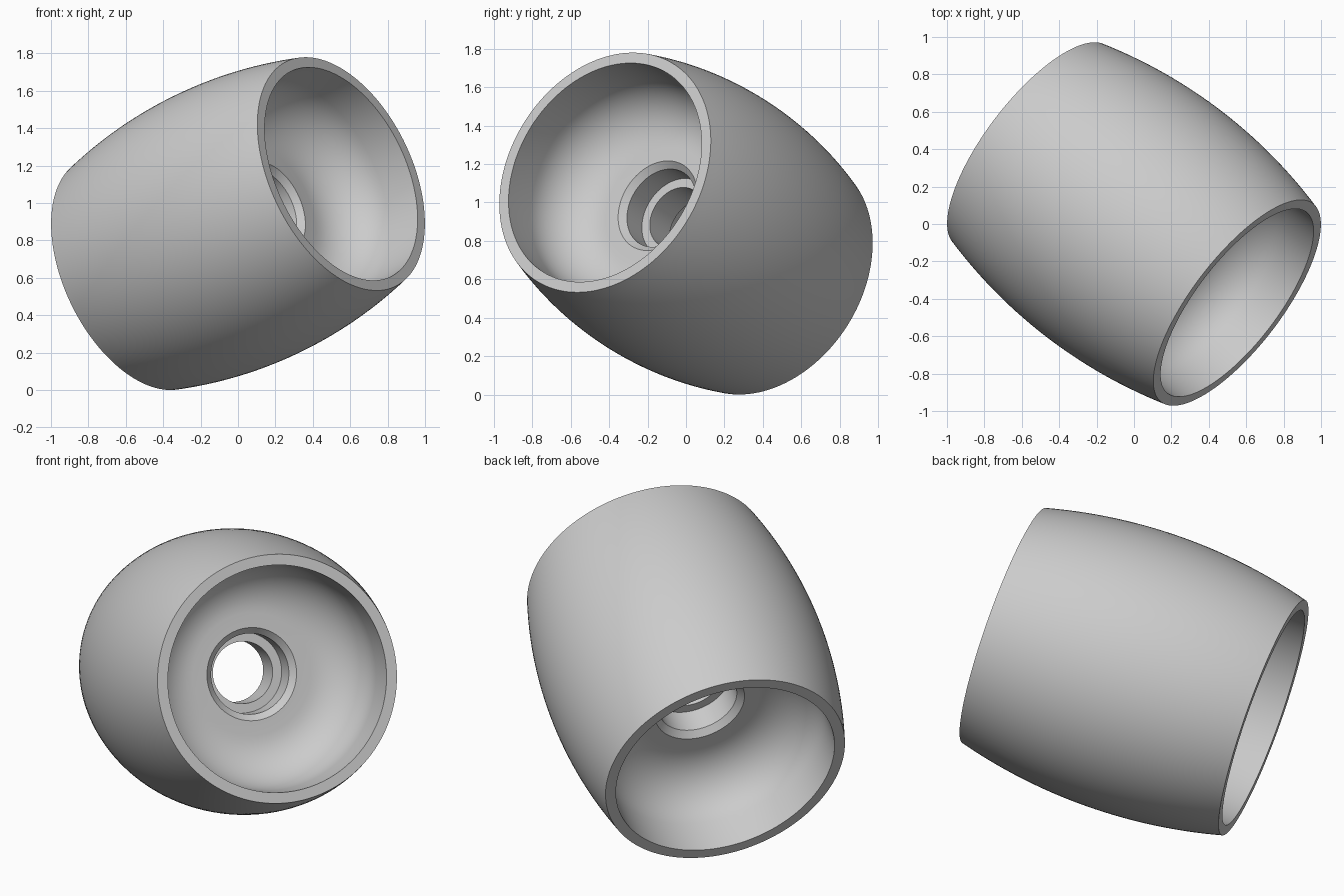
import bpy
import bmesh
from math import sin, cos, pi, sqrt
from mathutils import Vector, Matrix

cube = bpy.data.objects.get("Cube")
if cube:
    bpy.data.objects.remove(cube, do_unlink=True)

HALF = 0.743       # half length along the axis
END_R = 0.668      # outer radius at both rims
BULGE = 0.096      # extra radius at the middle
WALL_R = 0.61      # inner radius of the end cups
FLOOR = 0.26       # axial position of the cup floor
FILLET = 0.28      # rounding between cup floor and wall
BORE_R, HOLE_R = 0.217, 0.167
CHAMFER = 0.033
LIP = 0.09         # half thickness of the central lip
SEGMENTS = 128


def barrel_radius(t):
    """Radius of the arc-shaped outer side at axial position t."""
    big = (HALF ** 2 + BULGE ** 2) / (2 * BULGE)
    return END_R + BULGE - big + sqrt(big ** 2 - t ** 2)


# Half profile as (radius, axial): outer side, rim, cup, chamfered bore, lip
steps = 14
half = [(barrel_radius(HALF * i / steps), HALF * i / steps) for i in range(1, steps + 1)]
half.append((WALL_R, HALF))
for i in range(13):
    a = pi / 2 * i / 12
    half.append((WALL_R - FILLET * (1 - cos(a)), FLOOR + FILLET * (1 - sin(a))))
half += [(BORE_R + CHAMFER, FLOOR), (BORE_R, FLOOR - CHAMFER),
         (BORE_R, LIP), (HOLE_R, LIP)]

# Mirror to the other end and close the loop at the outer middle
profile = [(END_R + BULGE, 0)] + half + [(r, -t) for r, t in reversed(half)]

# Revolve the profile around the axis
bm = bmesh.new()
verts = [bm.verts.new((r, 0, t)) for r, t in profile]
edges = [bm.edges.new((v, verts[(i + 1) % len(verts)])) for i, v in enumerate(verts)]
bmesh.ops.spin(bm, geom=verts + edges, cent=(0, 0, 0), axis=(0, 0, 1),
               angle=2 * pi, steps=SEGMENTS, use_merge=True, use_duplicate=False)
bmesh.ops.remove_doubles(bm, verts=bm.verts[:], dist=0.0001)
bmesh.ops.recalc_face_normals(bm, faces=bm.faces[:])

# Tilt the axis and rest the part on the ground
tilt = Vector((0.742, -0.567, 0.358)).to_track_quat('Z', 'Y').to_matrix().to_4x4()
bm.transform(tilt)
low = min(v.co.z for v in bm.verts)
bm.transform(Matrix.Translation((0, 0, -low)))

mesh = bpy.data.meshes.new("barrel_roller")
bm.to_mesh(mesh)
bm.free()
roller = bpy.data.objects.new("barrel_roller", mesh)
bpy.context.collection.objects.link(roller)

# Plain grey material
grey = bpy.data.materials.new("light_grey")
grey.use_nodes = True
colour = (0.6, 0.6, 0.6, 1)
grey.diffuse_color = colour
grey.node_tree.nodes["Principled BSDF"].inputs["Base Color"].default_value = colour
mesh.materials.append(grey)

# Smooth shading with sharp rims
bpy.ops.object.select_all(action='DESELECT')
roller.select_set(True)
bpy.context.view_layer.objects.active = roller
bpy.ops.object.shade_smooth_by_angle(angle=pi / 6)
